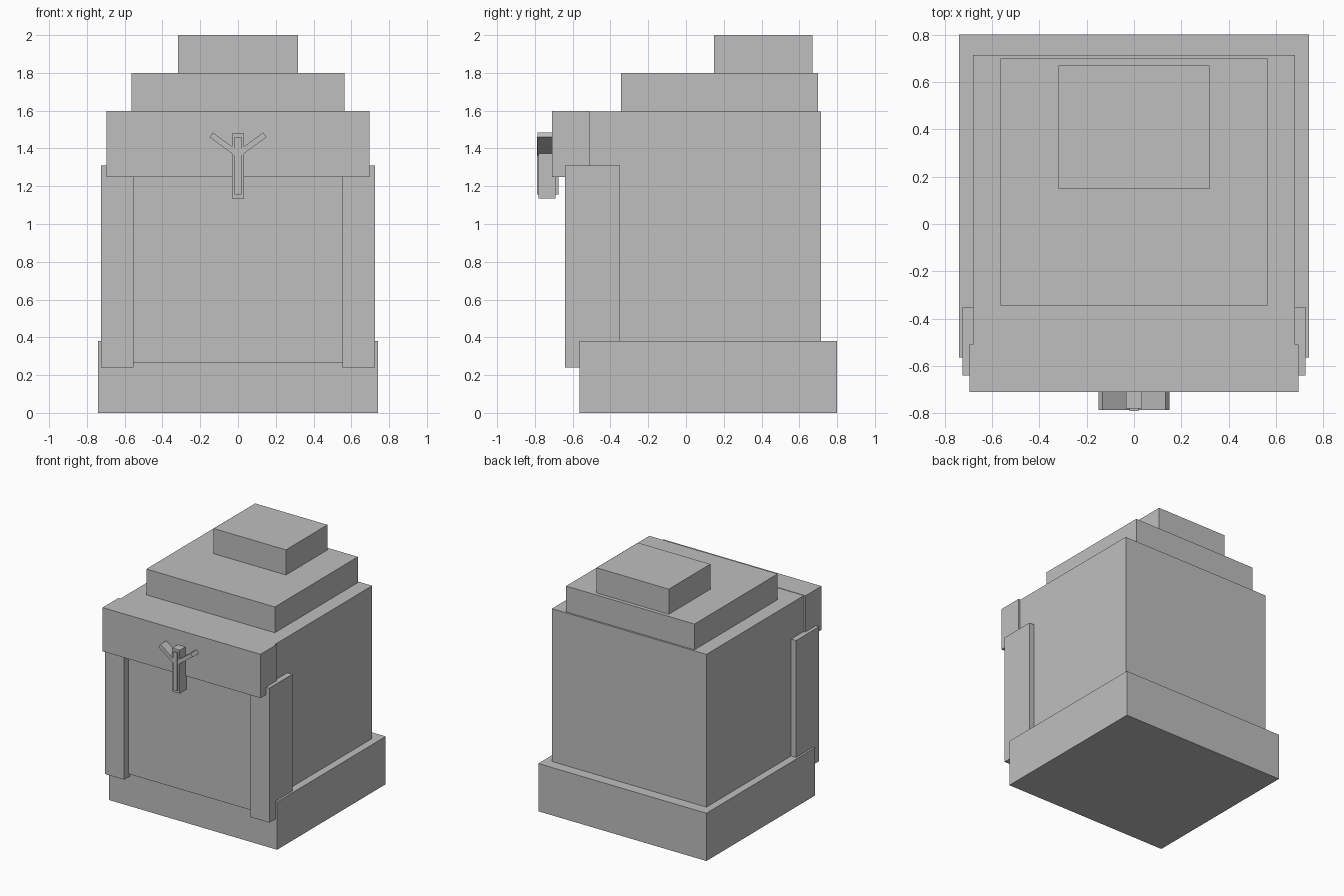
import bpy
import math

if "Cube" in bpy.data.objects:
    bpy.data.objects.remove(bpy.data.objects["Cube"], do_unlink=True)

# Single plain grey
grey = bpy.data.materials.new("plain_grey")
grey.use_nodes = True
colour = (0.52, 0.52, 0.52, 1)
grey.diffuse_color = colour
grey.node_tree.nodes["Principled BSDF"].inputs["Base Color"].default_value = colour


def box(name, x, y, z, tilt=0):
    """Box spanning the given x, y and z ranges, tilted about its own y axis."""
    spans = (x, y, z)
    centre = [(a + b) / 2 for a, b in spans]
    bpy.ops.mesh.primitive_cube_add(size=1, location=centre)
    obj = bpy.context.object
    obj.name = name
    for vert in obj.data.vertices:
        for i, (a, b) in enumerate(spans):
            vert.co[i] *= b - a
    obj.rotation_euler.y = tilt
    obj.data.materials.append(grey)
    return obj


# Base and main body
box("base", (-0.74, 0.74), (-0.565, 0.80), (0, 0.38))
box("body", (-0.68, 0.68), (-0.585, 0.715), (0.265, 1.595))

# Beam across the top of the front
box("front_beam", (-0.695, 0.695), (-0.71, -0.51), (1.25, 1.598))

# Stepped roof
box("lower_roof_step", (-0.565, 0.565), (-0.345, 0.70), (1.59, 1.80))
box("upper_roof_step", (-0.318, 0.318), (0.148, 0.67), (1.79, 2.0))

# Post ornament with a raised core
box("ornament_post", (-0.033, 0.033), (-0.78, -0.69), (1.135, 1.48))
box("ornament_core", (-0.018, 0.018), (-0.79, -0.675), (1.155, 1.46))

# Mirrored corner pillars and ornament arms
for side, s in (("left", 1), ("right", -1)):
    box(side + "_pillar", sorted((s * 0.553, s * 0.724)), (-0.64, -0.35), (0.24, 1.31))
    mid = s * 0.071
    box(side + "_ornament_arm", (mid - 0.088, mid + 0.088), (-0.785, -0.70),
        (1.405, 1.435), -s * math.radians(36))
